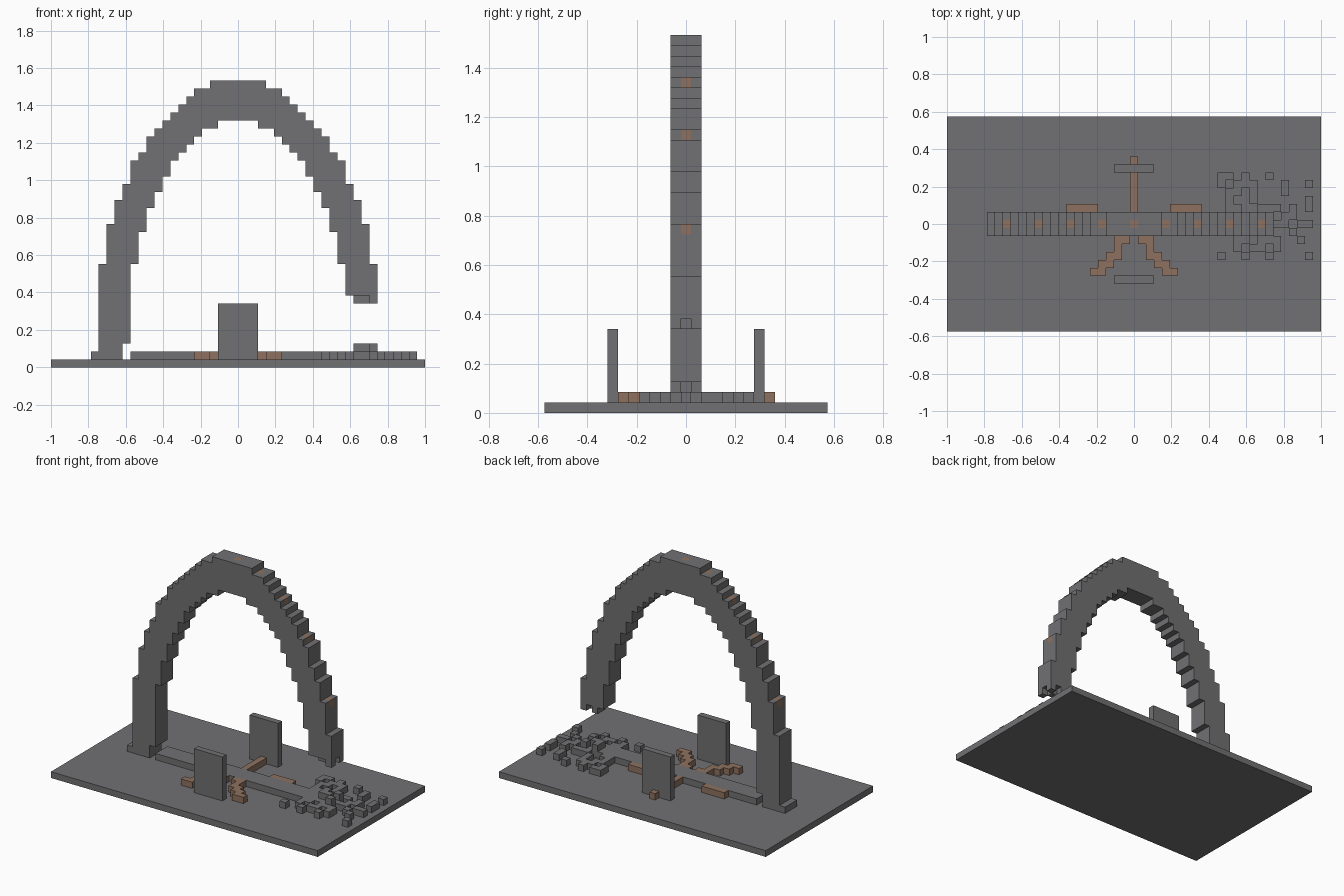
import bpy, bmesh
from mathutils import Vector

if "Cube" in bpy.data.objects:
    bpy.data.objects.remove(bpy.data.objects["Cube"], do_unlink=True)

V = 2 / 47  # block size


def material(name, colour):
    m = bpy.data.materials.new(name)
    m.use_nodes = True
    m.diffuse_color = (*colour, 1)
    bsdf = m.node_tree.nodes["Principled BSDF"]
    bsdf.inputs["Base Color"].default_value = (*colour, 1)
    bsdf.inputs["Roughness"].default_value = 0.9
    return m


stone = material("grey stone", (0.165, 0.16, 0.168))
copper = material("dull copper", (0.27, 0.165, 0.115))


def block(x0, x1, y0, y1, z0, z1):
    """Cells of a solid block, all limits inclusive."""
    return {(x, y, z) for x in range(x0, x1 + 1)
            for y in range(y0, y1 + 1) for z in range(z0, z1 + 1)}


def build(name, cells, solid, mat):
    """Mesh only the exposed sides of the cells, merged into large flats."""
    bm = bmesh.new()
    for c in cells:
        for axis in range(3):
            for s in (-1, 1):
                n = list(c)
                n[axis] += s
                if tuple(n) in solid:
                    continue
                normal, u, w = Vector(), Vector(), Vector()
                normal[axis], u[(axis + 1) % 3], w[(axis + 2) % 3] = s / 2, 0.5, s / 2
                mid = Vector(c) + Vector((0, 0, 0.5)) + normal
                bm.faces.new([bm.verts.new((mid + a * u + b * w) * V)
                              for a, b in ((-1, -1), (1, -1), (1, 1), (-1, 1))])
    bmesh.ops.remove_doubles(bm, verts=bm.verts, dist=V / 100)
    bmesh.ops.dissolve_limit(bm, angle_limit=0.01, verts=bm.verts, edges=bm.edges)
    mesh = bpy.data.meshes.new(name)
    bm.to_mesh(mesh)
    bm.free()
    mesh.materials.append(mat)
    bpy.context.collection.objects.link(bpy.data.objects.new(name, mesh))


# Arch: top and underside height of each column, from the crown outwards
tops = [36, 36, 36, 36, 35, 35, 34, 33, 32, 31, 30, 29, 27, 26, 23, 21, 18, 13]
unders = [31, 31, 31, 30, 30, 29, 28, 27, 26, 24, 22, 20, 17, 13]
arch = set()
for i, top in enumerate(tops):
    for side in (-1, 1):
        if i < 14:
            low = unders[i]
        elif side < 0:
            low = 3 if i == 14 else 1
        else:
            low = 9
        arch |= block(side * i, side * i, -1, 1, low, top - 1)
arch |= block(-18, -18, -1, 1, 1, 1)

# Ragged ends of the broken leg
stubs = set()
for x, y in ((17, -1), (17, 1), (16, 0), (15, 0), (15, 1)):
    arch.add((x, y, 8))
    stubs.add((x, y, 2))

# Copper studs set into the crown of every fourth column
studs = {(s * i, 0, tops[i] - 1) for i in range(0, 17, 4) for s in (-1, 1)}
arch -= studs

# Ground slab, path and the two standing slabs
base = block(-23, 23, -13, 13, 0, 0)
path = block(-13, 10, -1, 1, 1, 1)
front_slab = block(-2, 2, -7, -7, 1, 7)
back_slab = block(-2, 2, 7, 7, 1, 7)

# Rubble on the ground, rows from back to front
rubble_rows = [
    ".##.#..#.....",
    ".#.###...#..#",
    "..##.#...#...",
    "..#..#......#",
    "..##..###.#.#",
    "########.##..",
    "##########.##",
    "########..#..",
    "...##.###..#.",
    "...#.##.#....",
    ".#..#..#....#",
]
rubble = {(10 + i, 6 - j, 1) for j, row in enumerate(rubble_rows)
          for i, mark in enumerate(row) if mark == "#"} - path
rubble |= {(x, y, 1) for x, y, z in stubs}

# Copper inlays on the ground: back strip, side strips, splayed front strips
back_inlay = block(0, 0, 2, 8, 1, 1) - back_slab
side_inlays = block(-8, -5, 2, 2, 1, 1) | block(5, 8, 2, 2, 1, 1)
front_inlays = set()
for s in (-1, 1):
    front_inlays |= {(s, -2, 1), (s * 2, -2, 1), (s * 2, -3, 1)}
    for k in (4, 5, 6):
        front_inlays |= {(s * (k - 2), -k, 1), (s * (k - 1), -k, 1)}

parts = [
    ("ground_slab", base, stone), ("arch", arch, stone),
    ("arch_studs", studs, copper), ("path", path, stone),
    ("front_slab", front_slab, stone), ("back_slab", back_slab, stone),
    ("broken_leg_stubs", stubs, stone), ("rubble", rubble, stone),
    ("back_inlay", back_inlay, copper), ("side_inlays", side_inlays, copper),
    ("front_inlays", front_inlays, copper),
]
solid = set().union(*(cells for _, cells, _ in parts))
for name, cells, mat in parts:
    build(name, cells, solid, mat)
